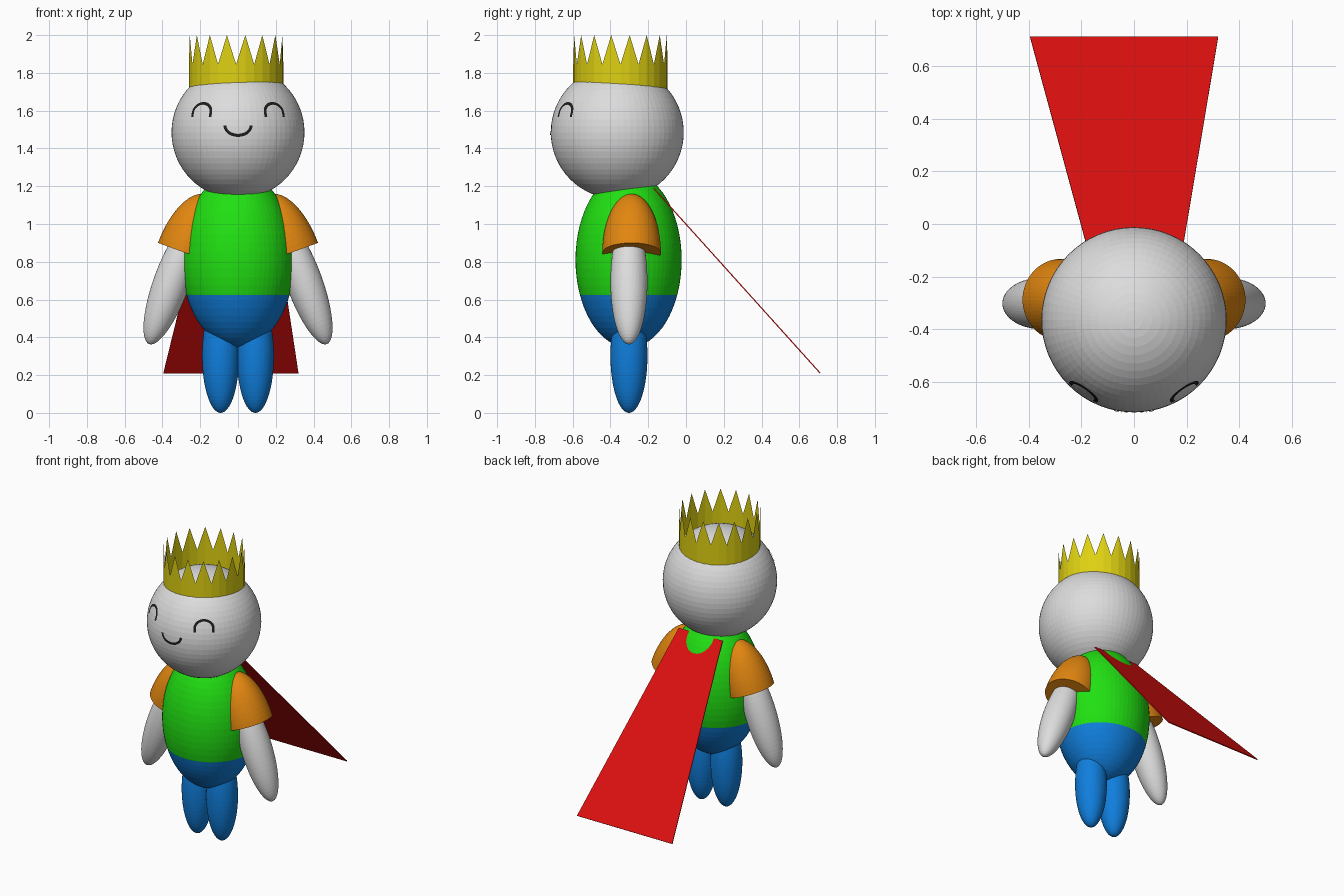
import bpy, bmesh, math
from mathutils import Matrix, Vector

if "Cube" in bpy.data.objects:
    bpy.data.objects.remove(bpy.data.objects["Cube"])


def material(name, rgb):
    m = bpy.data.materials.new(name)
    m.diffuse_color = (*rgb, 1)
    m.use_nodes = True
    m.node_tree.nodes["Principled BSDF"].inputs["Base Color"].default_value = m.diffuse_color
    return m


GREY = material("light_grey", (0.72, 0.72, 0.72))
GREEN = material("green", (0.015, 0.75, 0.006))
BLUE = material("blue", (0.005, 0.21, 0.72))
ORANGE = material("orange", (0.76, 0.24, 0.005))
YELLOW = material("yellow", (0.74, 0.64, 0.006))
RED = material("red", (0.72, 0.005, 0.005))
BLACK = material("near_black", (0.012, 0.012, 0.012))


def finish(bm, name, *mats):
    me = bpy.data.meshes.new(name)
    bm.to_mesh(me)
    bm.free()
    for m in mats:
        me.materials.append(m)
    ob = bpy.data.objects.new(name, me)
    bpy.context.collection.objects.link(ob)
    return ob


def ellipsoid(center, radii, tilt=0.0, half=False):
    bm = bmesh.new()
    bmesh.ops.create_uvsphere(bm, u_segments=64, v_segments=32, radius=1)
    if half:  # keep the upper dome and close it with a flat cap
        low = [v for v in bm.verts if v.co.z < -1e-3]
        bmesh.ops.delete(bm, geom=low, context='VERTS')
        rim = [e for e in bm.edges if e.is_boundary]
        bmesh.ops.holes_fill(bm, edges=rim, sides=0)
    bm.transform(Matrix.Translation(center) @ Matrix.Rotation(tilt, 4, 'Y')
                 @ Matrix.Diagonal((*radii, 1)))
    bmesh.ops.recalc_face_normals(bm, faces=bm.faces[:])
    return bm


# Head
HEAD, HEAD_R = Vector((0, -0.364, 1.485)), 0.352
finish(ellipsoid(HEAD, (HEAD_R,) * 3), "head", GREY)

# Body: shirt above the waistline, trousers below
WAIST = 0.625
bm = ellipsoid((0, -0.304, 0.81), (0.298, 0.281, 0.465))
bmesh.ops.bisect_plane(bm, geom=bm.verts[:] + bm.edges[:] + bm.faces[:],
                       plane_co=(0, 0, WAIST), plane_no=(0, 0, 1))
for f in bm.faces:
    f.material_index = 1 if f.calc_center_median().z < WAIST else 0
finish(bm, "body", GREEN, BLUE)

# Legs, arms and sleeves, mirrored
TILT = math.radians(20)
for s, side in ((-1, "left"), (1, "right")):
    finish(ellipsoid((s * 0.092, -0.302, 0.303), (0.098, 0.098, 0.303)),
           f"leg_{side}", BLUE)
    finish(ellipsoid((s * 0.35, -0.302, 0.695), (0.096, 0.098, 0.352), -s * TILT),
           f"arm_{side}", GREY)
    finish(ellipsoid((s * 0.278, -0.288, 0.847), (0.155, 0.155, 0.328), -s * TILT, True),
           f"sleeve_{side}", ORANGE)

# Crown: thin open band with sixteen points
bm = bmesh.new()
N, R = 32, 0.25
low, top = [], []
for i in range(N):
    a = 2 * math.pi * i / N
    x, y = -0.01 + R * math.cos(a), -0.347 + R * math.sin(a)
    low.append(bm.verts.new((x, y, 1.66)))
    top.append(bm.verts.new((x, y, 2.0 if i % 2 else 1.845)))
for i in range(N):
    j = (i + 1) % N
    bm.faces.new((low[i], low[j], top[j], top[i]))
finish(bm, "crown", YELLOW)

# Cape: thin flat sheet flaring out behind
bm = bmesh.new()
vs = [bm.verts.new(p) for p in ((-0.156, -0.168, 1.19), (0.172, -0.168, 1.19),
                                (0.32, 0.713, 0.212), (-0.395, 0.713, 0.212))]
bm.faces.new(vs)
bm.normal_update()
bmesh.ops.solidify(bm, geom=bm.faces[:], thickness=0.006)
bmesh.ops.recalc_face_normals(bm, faces=bm.faces[:])
finish(bm, "cape", RED)


def face_line(name, az, el, points, width=0.016):
    """Thin strip along a 2D path laid on the head's surface."""
    d = Vector((math.sin(az) * math.cos(el), -math.cos(az) * math.cos(el), math.sin(el)))
    r = Vector((math.cos(az), math.sin(az), 0))
    u = d.cross(r)
    pts = [Vector(p) for p in points]
    bm = bmesh.new()
    rows = []
    for i, p in enumerate(pts):
        t = (pts[min(i + 1, len(pts) - 1)] - pts[max(i - 1, 0)]).normalized()
        n = Vector((-t.y, t.x)) * width / 2
        row = []
        for q in (p - n, p + n):
            v = (d * HEAD_R + r * q.x + u * q.y).normalized()
            row.append(bm.verts.new(HEAD + v * (HEAD_R + 0.003)))
        rows.append(row)
    for a, b in zip(rows, rows[1:]):
        bm.faces.new((a[0], b[0], b[1], a[1]))
    finish(bm, name, BLACK)


# Smiling eyes (arches) and mouth (shallow curve)
K = 20
arch = [(0.058, -0.04)] + [(0.058 * math.cos(math.pi * i / K),
                            -0.015 + 0.05 * math.sin(math.pi * i / K))
                           for i in range(K + 1)] + [(-0.058, -0.04)]
for s, side in ((-1, "left"), (1, "right")):
    face_line(f"eye_{side}", s * math.radians(35), math.radians(20), arch)
smile = [(-0.07 * math.cos(math.pi * i / K), 0.025 - 0.053 * math.sin(math.pi * i / K))
         for i in range(K + 1)]
face_line("mouth", 0, math.radians(2), smile)
